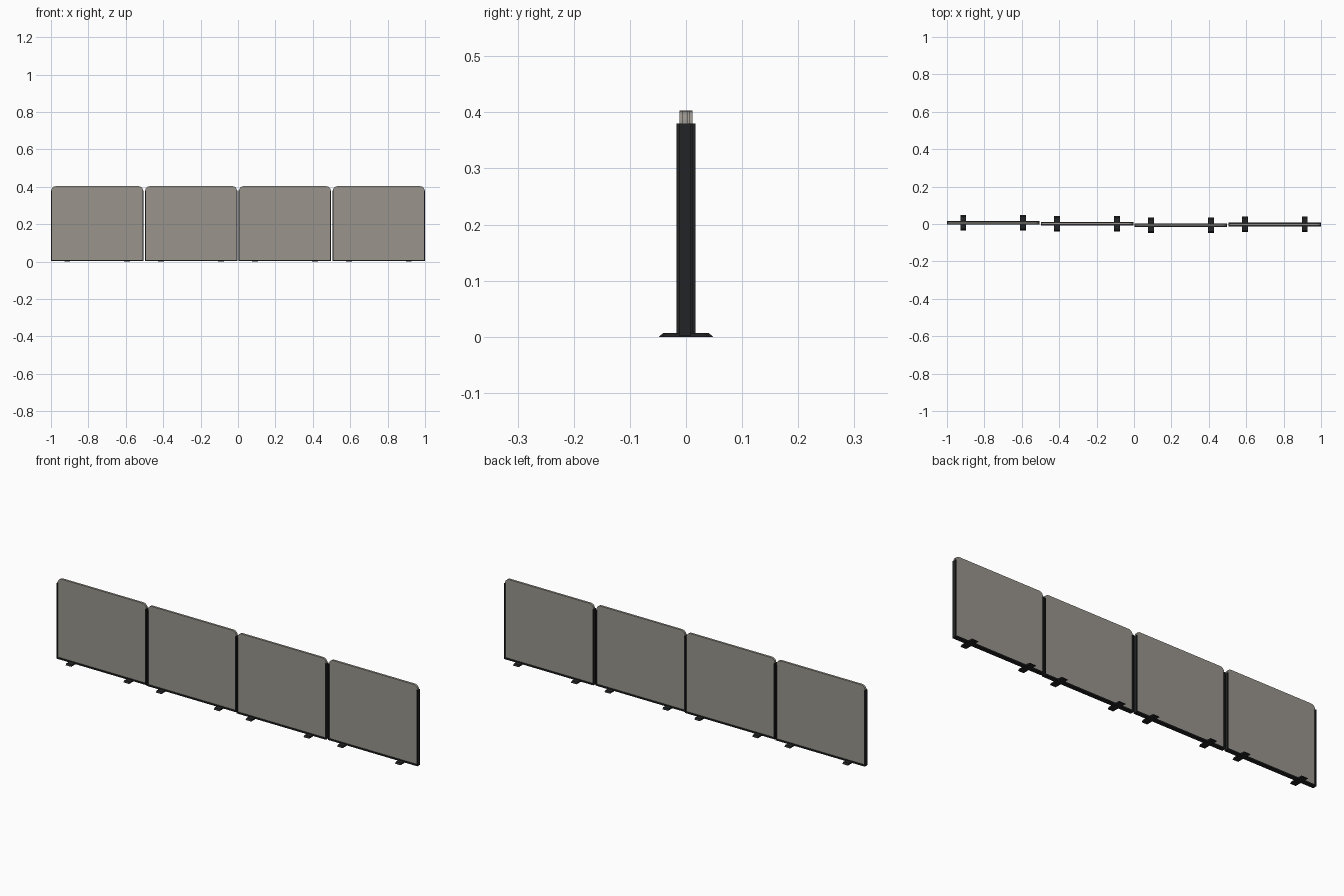
import bpy, bmesh, math

if "Cube" in bpy.data.objects:
    bpy.data.objects.remove(bpy.data.objects["Cube"])

def material(name, rgb):
    m = bpy.data.materials.new(name)
    m.diffuse_color = (*rgb, 1)
    m.use_nodes = True
    m.node_tree.nodes["Principled BSDF"].inputs["Base Color"].default_value = m.diffuse_color
    return m

FELT = material("warm grey felt", (0.32, 0.30, 0.265))
DARK = material("black trim", (0.016, 0.017, 0.018))

def extrude(name, pts, depth, mat, axis, loc):
    """Extrude a 2D outline symmetrically along y (outline x,z) or x (outline y,z)."""
    bm = bmesh.new()
    def put(a, b, d):
        return bm.verts.new((a, d, b) if axis == 'y' else (d, a, b))
    front = [put(a, b, -depth / 2) for a, b in pts]
    back = [put(a, b, depth / 2) for a, b in pts]
    n = len(pts)
    bm.faces.new(front)
    bm.faces.new(back[::-1])
    for i in range(n):
        j = (i + 1) % n
        bm.faces.new((front[i], back[i], back[j], front[j]))
    bmesh.ops.recalc_face_normals(bm, faces=bm.faces)
    me = bpy.data.meshes.new(name)
    bm.to_mesh(me)
    bm.free()
    me.materials.append(mat)
    ob = bpy.data.objects.new(name, me)
    ob.location = loc
    bpy.context.collection.objects.link(ob)
    return ob

W, H = 0.247, 0.403        # half width of a screen, height
T, Z0, R = 0.005, 0.002, 0.023   # trim thickness, trim underside, corner radius
F = W - 0.002              # felt half width

# Felt outline with rounded top corners
felt = [(-W + T, Z0 + T), (W - T, Z0 + T), (W - T, H - R), (F, H - R)]
for k in range(1, 7):
    a = math.radians(15 * k)
    felt.append((F - R + R * math.cos(a), H - R + R * math.sin(a)))
for k in range(0, 7):
    a = math.radians(90 + 15 * k)
    felt.append((-F + R + R * math.cos(a), H - R + R * math.sin(a)))
felt.append((-W + T, H - R))

# U-shaped edge trim and tapered foot outlines
trim = [(-W, Z0), (W, Z0), (W, H - R), (W - T, H - R), (W - T, Z0 + 0.007),
        (-W + T, Z0 + 0.007), (-W + T, H - R), (-W, H - R)]
foot = [(-0.0415, 0), (0.0415, 0), (0.034, 0.007), (-0.034, 0.007)]

# Four screens in a slightly staggered row
for i, y in enumerate((0.0065, 0.0015, -0.0065, -0.002)):
    x = -0.753 + 0.502 * i
    extrude(f"felt_panel_{i+1}", felt, 0.011, FELT, 'y', (x, y, 0))
    extrude(f"edge_trim_{i+1}", trim, 0.021, DARK, 'y', (x, y, 0))
    for side, s in (("left", -1), ("right", 1)):
        extrude(f"foot_{side}_{i+1}", foot, 0.031, DARK, 'x', (x + s * 0.16, y, 0))
